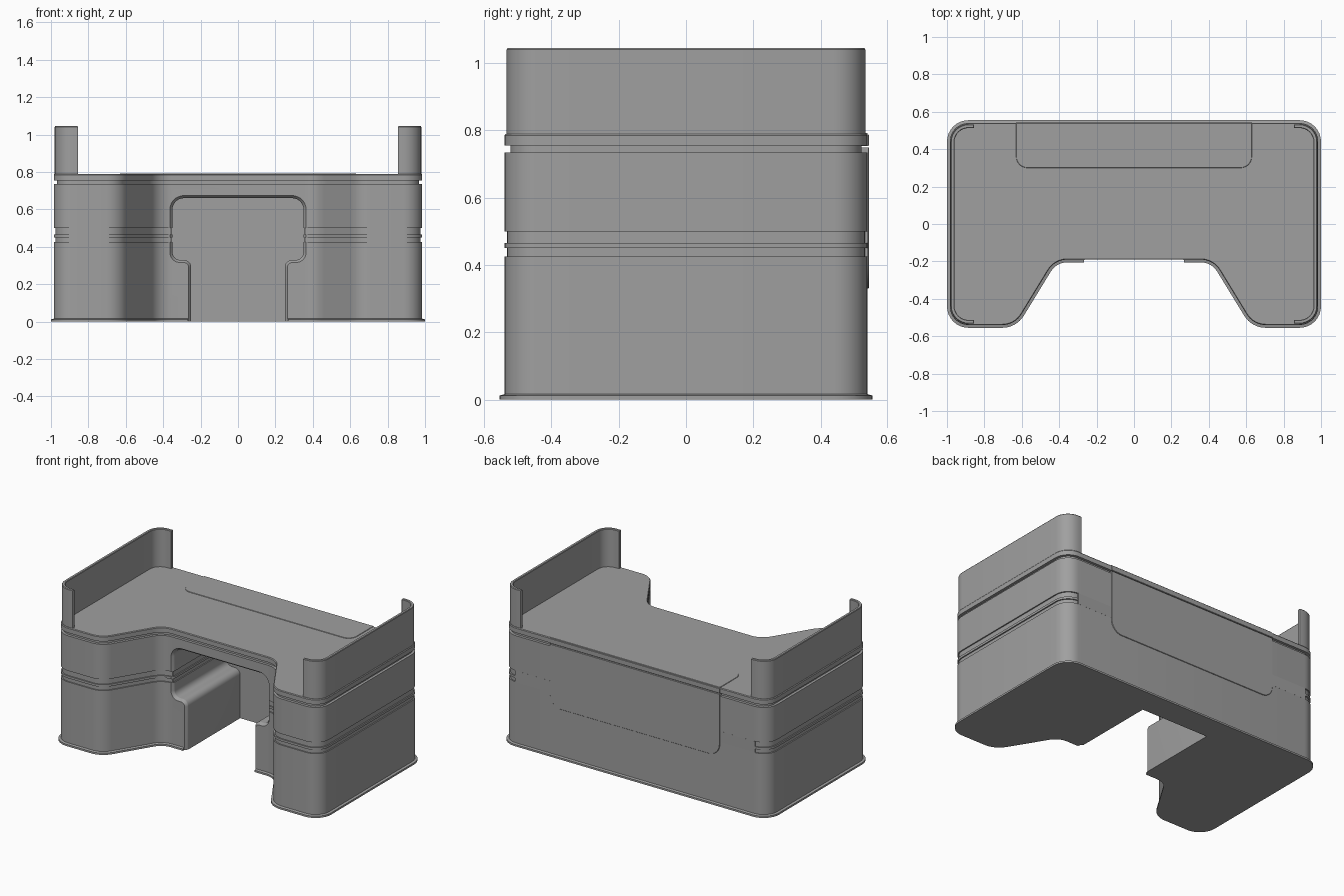
import bpy, bmesh, math
from mathutils import Vector

if "Cube" in bpy.data.objects:
    bpy.data.objects.remove(bpy.data.objects["Cube"])

grey = bpy.data.materials.new("plain_grey")
grey.use_nodes = True
grey.diffuse_color = (0.35, 0.35, 0.35, 1)
grey.node_tree.nodes["Principled BSDF"].inputs["Base Color"].default_value = (0.35, 0.35, 0.35, 1)


def rounded(corners, off=0.0, steps=8):
    """Counter-clockwise (x, y, radius) corners -> offset outline with round corners."""
    out = []
    count = len(corners)
    for i, (x, y, r) in enumerate(corners):
        p = Vector((x, y))
        a = (p - Vector(corners[i - 1][:2])).normalized()
        b = (Vector(corners[(i + 1) % count][:2]) - p).normalized()
        na, nb = Vector((a.y, -a.x)), Vector((b.y, -b.x))
        p = p + (na + nb) * off / (1 + na.dot(nb))
        if r == 0:
            out.append(p)
            continue
        turn = a.cross(b)
        side = 1 if turn > 0 else -1
        rad = max(r + side * off, 0.001)
        angle = math.atan2(turn, a.dot(b))
        start = p - a * rad * math.tan(abs(angle) / 2)
        centre = start - na * rad * side
        for k in range(steps + 1):
            t = angle * k / steps
            v = (start - centre)
            out.append(centre + Vector((v.x * math.cos(t) - v.y * math.sin(t),
                                        v.x * math.sin(t) + v.y * math.cos(t))))
    return out


def loft(name, corners, levels, axis="z"):
    """Stack offset outlines at (position, offset) levels along z or y."""
    bm = bmesh.new()
    rings = []
    for pos, off in levels:
        ring = rounded(corners, off)
        rings.append([bm.verts.new((q.x, q.y, pos) if axis == "z" else (q.x, pos, q.y))
                      for q in ring])
    for low, high in zip(rings, rings[1:]):
        for i in range(len(low)):
            bm.faces.new((low[i - 1], low[i], high[i], high[i - 1]))
    bm.faces.new(rings[0])
    bm.faces.new(rings[-1])
    bmesh.ops.recalc_face_normals(bm, faces=bm.faces)
    mesh = bpy.data.meshes.new(name)
    bm.to_mesh(mesh)
    bm.free()
    obj = bpy.data.objects.new(name, mesh)
    bpy.context.collection.objects.link(obj)
    mesh.materials.append(grey)
    return obj


def select(obj):
    bpy.ops.object.select_all(action="DESELECT")
    obj.select_set(True)
    bpy.context.view_layer.objects.active = obj


def smooth(obj):
    select(obj)
    bpy.ops.object.shade_smooth_by_angle(angle=math.radians(32))


def mirrored(half):
    """Complete a right-hand chain of corners with its left-hand copy."""
    return half + [(-x, y, r) for x, y, r in reversed(half)]


def cut(target, cutter):
    mod = target.modifiers.new("cut", "BOOLEAN")
    mod.operation = "DIFFERENCE"
    mod.solver = "EXACT"
    mod.object = cutter
    select(target)
    bpy.ops.object.modifier_apply(modifier=mod.name)
    bpy.data.objects.remove(cutter)


# Desk body: plinth, two belt grooves, shadow gap and worktop in one stack
BACK, FRONT, RECESS = 0.54, -0.54, -0.19
footprint = mirrored([(0.423, RECESS, 0.12), (0.637, FRONT, 0.12),
                      (0.985, FRONT, 0.1), (0.985, BACK, 0.1)])
grooves = [(0.425, 0.45, -0.008), (0.465, 0.5, -0.008), (0.735, 0.755, -0.018)]
levels = [(0, 0.015), (0.012, 0.015), (0.016, 0)]
for low, high, depth in grooves:
    levels += [(low, 0), (low, depth), (high, depth), (high, 0)]
levels += [(0.785, 0), (0.79, -0.004)]
body = loft("desk_body", footprint, levels)

# Knee space with a flared mouth and a ledge on each side
knee = mirrored([(0.25, -0.1, 0), (0.25, 0.33, 0.04), (0.35, 0.33, 0.04), (0.35, 0.66, 0.06)])
FLARE = 0.02
mouth = [(-0.4, FLARE * 0.8), (RECESS - 0.003, FLARE * 0.8)]
for k in range(1, 7):
    t = k / 6 * math.pi / 2
    mouth.append((RECESS + FLARE * math.sin(t), FLARE * 0.8 * (1 - math.sin(t)) ** 1.5))
cut(body, loft("knee_cutter", knee, mouth + [(0.38, 0)], "y"))

# Belt grooves carried round the knee space walls
for low, high, depth in grooves[:2]:
    strip = [(-0.357, RECESS + 0.01, 0), (0.357, RECESS + 0.01, 0),
             (0.357, 0.387, 0), (-0.357, 0.387, 0)]
    cut(body, loft("groove_cutter", strip, [(low, 0), (high, 0)]))
smooth(body)

# Plain back: fills the belt grooves between the rear corners
back_fill = loft("back_fill", [(-0.89, 0.5, 0), (0.89, 0.5, 0),
                               (0.89, BACK + 0.0004, 0), (-0.89, BACK + 0.0004, 0)],
                 [(0.4249, 0), (0.5001, 0)])

# Rear panel that wraps from the worktop down the back
PW = 0.63
back_panel = loft("back_panel", [(-PW, 0.33, 0.08), (PW, 0.33, 0.08),
                                 (PW, 0.75, 0), (-PW, 0.75, 0)],
                  [(0.5, 0), (BACK + 0.002, 0), (BACK + 0.004, -0.002)], "y")
panel_lip = loft("panel_lip", [(-PW, 0.754, 0), (PW, 0.754, 0),
                               (PW, 0.788, 0), (-PW, 0.788, 0)],
                 [(0.5, 0), (BACK + 0.002, 0), (BACK + 0.004, -0.002)], "y")
top_panel = loft("top_panel", [(-PW, 0.3, 0.06), (PW, 0.3, 0.06),
                               (PW, BACK, 0), (-PW, BACK, 0)],
                 [(0.78, 0), (0.791, 0), (0.793, -0.002)])

# Raised end screens with short returns
screen = [(0.855, -0.533, 0.004), (0.98, -0.533, 0.095), (0.98, 0.533, 0.095),
          (0.855, 0.533, 0.004), (0.855, 0.513, 0.004), (0.96, 0.513, 0.075),
          (0.96, -0.513, 0.075), (0.855, -0.513, 0.004)]
screen_levels = [(0.78, 0), (1.041, 0), (1.045, -0.003)]
left_screen = loft("left_screen", screen, screen_levels)
right_screen = loft("right_screen", [(-x, y, r) for x, y, r in reversed(screen)], screen_levels)

for part in (back_panel, panel_lip, top_panel, left_screen, right_screen):
    smooth(part)
